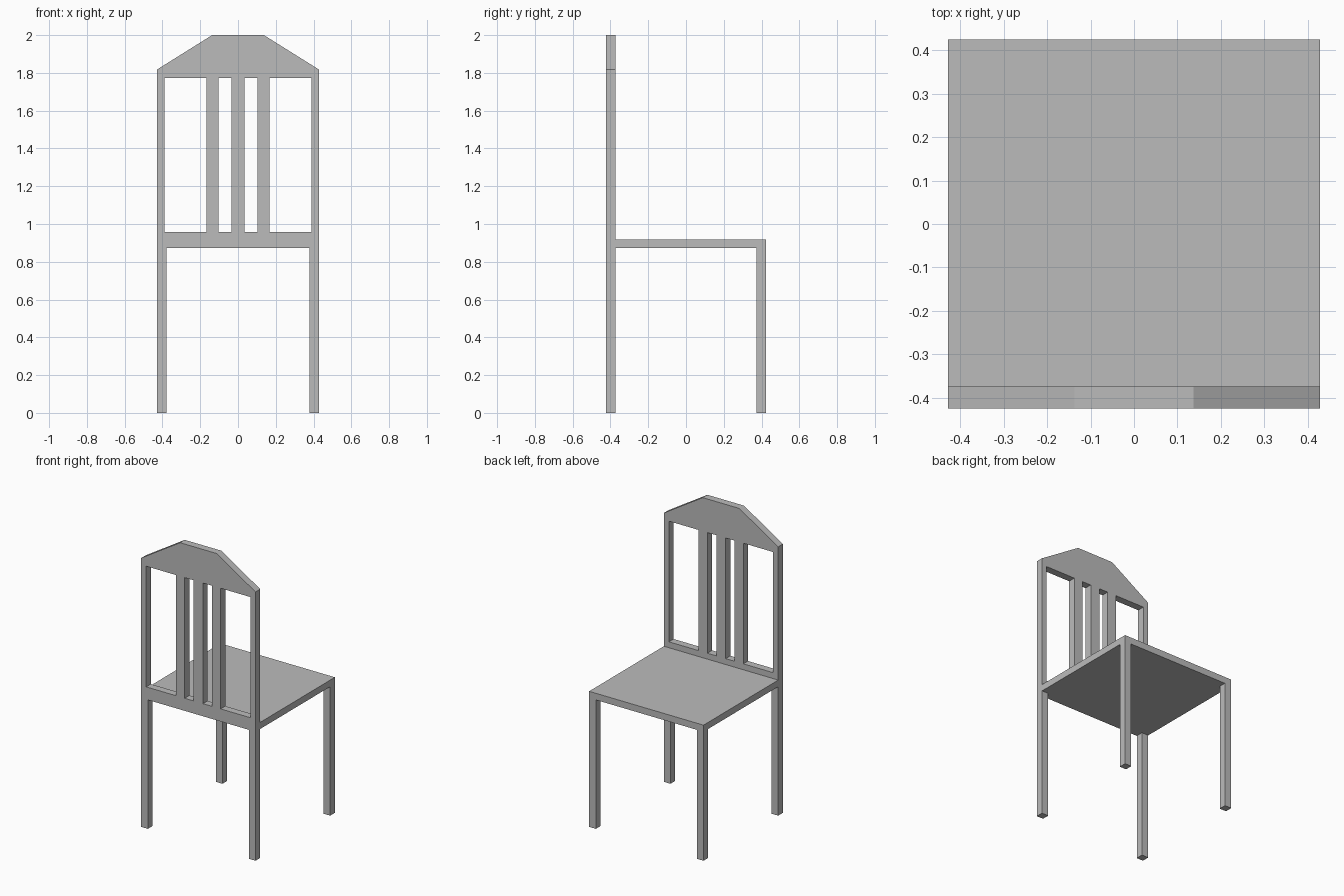
import bpy
import bmesh
from math import pi
from mathutils import Matrix

cube = bpy.data.objects.get("Cube")
if cube:
    bpy.data.objects.remove(cube, do_unlink=True)

HALF_X, HALF_Y = 0.428, 0.424
BAR = 0.05                      # thickness of legs and backrest
SEAT_LOW, SEAT_TOP = 0.872, 0.917
RAIL_TOP, CREST_LOW = 0.957, 1.773

grey = bpy.data.materials.new("plain_grey")
grey.use_nodes = True
colour = (0.5, 0.5, 0.5, 1)
grey.diffuse_color = colour
grey.node_tree.nodes["Principled BSDF"].inputs["Base Color"].default_value = colour


def box(name, x, y, z):
    """Box spanning the given (low, high) ranges."""
    bm = bmesh.new()
    bmesh.ops.create_cube(bm, size=1)
    spans = (x, y, z)
    for v in bm.verts:
        v.co = [(a + b) / 2 + c * (b - a) for c, (a, b) in zip(v.co, spans)]
    mesh = bpy.data.meshes.new(name)
    bm.to_mesh(mesh)
    bm.free()
    mesh.materials.append(grey)
    obj = bpy.data.objects.new(name, mesh)
    bpy.context.collection.objects.link(obj)
    return obj


def cut_panel(name, loops, y, depth):
    """Upright panel from an outline and its openings, given as x, z loops."""
    curve = bpy.data.curves.new(name, "CURVE")
    curve.dimensions = "2D"
    curve.fill_mode = "BOTH"
    curve.extrude = depth / 2
    for loop in loops:
        spline = curve.splines.new("POLY")
        spline.points.add(len(loop) - 1)
        for point, (px, pz) in zip(spline.points, loop):
            point.co = (px, pz, 0, 1)
        spline.use_cyclic_u = True
    helper = bpy.data.objects.new(name + "_outline", curve)
    bpy.context.collection.objects.link(helper)
    bpy.context.view_layer.update()
    graph = bpy.context.evaluated_depsgraph_get()
    mesh = bpy.data.meshes.new_from_object(helper.evaluated_get(graph))
    bpy.data.objects.remove(helper, do_unlink=True)
    mesh.transform(Matrix.Translation((0, y, 0)) @ Matrix.Rotation(pi / 2, 4, "X"))

    # Weld the caps to the sides and merge the flat triangles
    bm = bmesh.new()
    bm.from_mesh(mesh)
    bmesh.ops.remove_doubles(bm, verts=bm.verts, dist=0.0001)
    bmesh.ops.recalc_face_normals(bm, faces=bm.faces)
    bm.to_mesh(mesh)
    bm.free()
    mesh.materials.clear()
    mesh.materials.append(grey)
    mesh.shade_flat()
    obj = bpy.data.objects.new(name, mesh)
    bpy.context.collection.objects.link(obj)
    return obj


# Backrest and its two legs, cut from one board with a tapered crest
leg_in = HALF_X - BAR
right_half = [(leg_in, SEAT_LOW), (leg_in, 0), (HALF_X, 0), (HALF_X, 1.818), (0.137, 2)]
outline = right_half + [(-x, z) for x, z in reversed(right_half)]

# Openings between the side posts and the three slats
gaps = [(0.035, 0.102), (0.167, 0.39)]
gaps += [(-b, -a) for a, b in gaps]
openings = [[(a, RAIL_TOP), (b, RAIL_TOP), (b, CREST_LOW), (a, CREST_LOW)] for a, b in gaps]
cut_panel("backrest_with_legs", [outline] + openings, -HALF_Y + BAR / 2, BAR)

# Seat
box("seat", (-HALF_X, HALF_X), (-HALF_Y + BAR, HALF_Y), (SEAT_LOW, SEAT_TOP))

# Legs at the open edge of the seat
for side, sign in (("left", 1), ("right", -1)):
    xs = sorted((sign * leg_in, sign * HALF_X))
    box(side + "_seat_leg", xs, (HALF_Y - BAR, HALF_Y), (0, SEAT_LOW))
